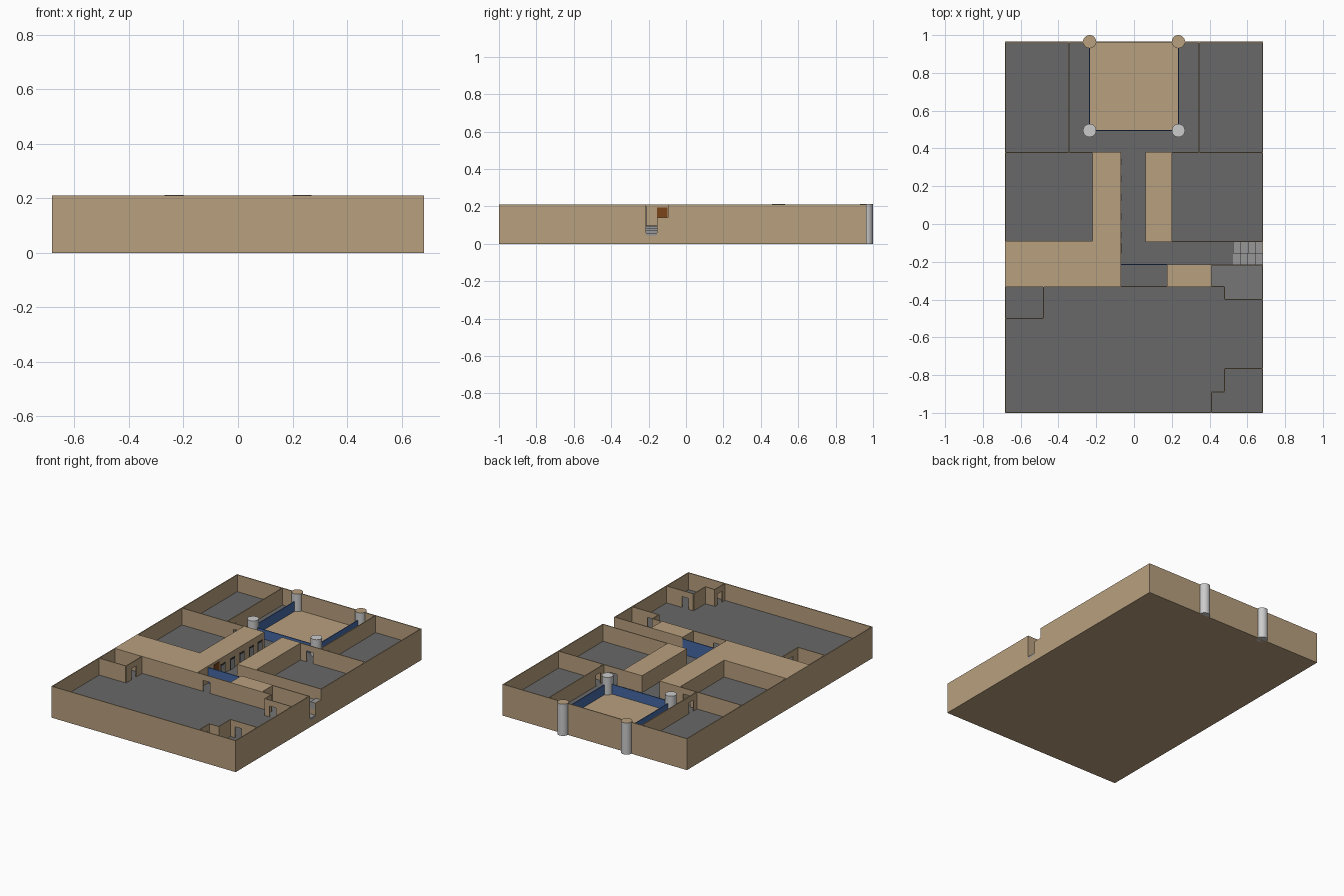
import bpy, bmesh, math

if "Cube" in bpy.data.objects:
    bpy.data.objects.remove(bpy.data.objects["Cube"])

def mat(name, c):
    m = bpy.data.materials.new(name)
    m.diffuse_color = (*c, 1)
    m.use_nodes = True
    m.node_tree.nodes["Principled BSDF"].inputs["Base Color"].default_value = m.diffuse_color
    return m

TAN = mat("tan_plaster", (0.48, 0.35, 0.21))
GREY = mat("grey_floor", (0.14, 0.14, 0.14))
PALE = mat("pale_floor", (0.18, 0.18, 0.18))
STEP = mat("step_stone", (0.31, 0.31, 0.31))
BLUE = mat("blue_panel", (0.06, 0.14, 0.38))
BROWN = mat("brown_board", (0.2, 0.06, 0.01))
DARK = mat("dark_frame", (0.03, 0.03, 0.03))

X, Y0, Y1 = 0.683, -1.0, 0.965   # outer limits
F, H, T = 0.095, 0.21, 0.006     # floor level, wall top, wall thickness
DOOR_W, DOOR_TOP = 0.05, 0.17

def boxes(name, material, items):
    """One object from boxes given as (x0, x1, y0, y1, z0, z1)."""
    bm = bmesh.new()
    for x0, x1, y0, y1, z0, z1 in items:
        r = bmesh.ops.create_cube(bm, size=1)
        for v in r["verts"]:
            v.co = ((x0 + x1) / 2 + v.co.x * (x1 - x0),
                    (y0 + y1) / 2 + v.co.y * (y1 - y0),
                    (z0 + z1) / 2 + v.co.z * (z1 - z0))
    me = bpy.data.meshes.new(name)
    bm.to_mesh(me)
    bm.free()
    ob = bpy.data.objects.new(name, me)
    bpy.context.collection.objects.link(ob)
    if material:
        me.materials.append(material)
    return ob

def wall(axis, at, a, b, doors=()):
    """Straight wall along x or y, split into pieces around its doorways."""
    spans, s = [], a
    for d in sorted(doors):
        spans += [(s, d - DOOR_W / 2, F), (d - DOOR_W / 2, d + DOOR_W / 2, DOOR_TOP)]
        s = d + DOOR_W / 2
    spans.append((s, b, F))
    lo, hi = at - T / 2, at + T / 2
    return [((p, q, lo, hi) if axis == "x" else (lo, hi, p, q)) + (z, H)
            for p, q, z in spans]

# Solid base with a pocket for the lower stair flight
SX, SY0, SY1, SY2 = 0.525, -0.215, -0.155, -0.095
boxes("base", TAN, [(-X, X, Y0, SY0, 0, F), (-X, SX, SY0, SY1, 0, F),
                    (SX, X, SY0, SY1, 0, 0.045), (-X, X, SY1, Y1, 0, F)])

# Thin floor sheets
f = (F - 0.01, F + 0.002)
boxes("room_floors", GREY, [
    (-X + T, X - T, Y0 + T, -0.4, *f), (-X + T, 0.48, -0.4, -0.33, *f),
    (-0.07, 0.175, -0.33, SY0, *f), (-0.07, SX, SY0, SY2, *f),
    (-X + T, -0.22, -0.09, 0.38, *f), (-0.07, 0.06, SY2, 0.38, *f),
    (0.2, X - T, SY2, 0.38, *f), (-X + T, X - T, 0.38, 0.495, *f),
    (-X + T, -0.235, 0.495, Y1 - T, *f), (0.235, X - T, 0.495, Y1 - T, *f)])
boxes("side_room_floor", PALE, [(0.41, X - T, -0.33, SY0, *f), (0.48, X - T, -0.4, -0.33, *f)])

# Outer walls, with the stair exit left open on the right
t = T / 2
boxes("outer_walls", TAN, wall("x", Y0 + t, -X, X) + wall("x", Y1 - t, -X, X)
      + wall("y", -X + t, Y0 + T, Y1 - T)
      + wall("y", X - t, Y0 + T, SY0) + wall("y", X - t, SY2, Y1 - T)
      + [(X - T, X, SY1, SY2, F, 0.14)])

# Inner partition walls with doorways
parts = []
for s in (-1, 1):
    parts += wall("y", s * 0.345, 0.38, Y1 - T, [0.44])
parts += wall("x", 0.378, -X + T, -0.22, [-0.27]) + wall("x", 0.378, 0.2, X - T, [0.27])
parts += wall("x", SY2 + t, 0.2, X - T) + wall("x", SY0 - t, 0.41, X - T)
parts += wall("x", -0.33, -X + T, 0.48, [0.0])
parts += wall("y", 0.48, -0.4, -0.33, [-0.365]) + wall("x", -0.4, 0.48, X - T, [0.54])
parts += wall("y", -0.48, -0.5, -0.33, [-0.42]) + wall("x", -0.5, -X + T, -0.48)
parts += wall("x", -0.765, 0.48, X - T, [0.54]) + wall("y", 0.48, -0.89, -0.765)
parts += wall("x", -0.89, 0.41, 0.48) + wall("y", 0.41, Y0 + T, -0.89, [-0.94])
boxes("inner_walls", TAN, parts)

# Full-height closed cores
boxes("closed_cores", TAN, [
    (-X + T, -0.07, -0.33, -0.09, F, H), (-0.22, -0.07, -0.09, 0.38, F, H),
    (0.06, 0.2, SY2, 0.38, F, H), (0.175, 0.41, -0.33, SY0, F, H)])

# Corridor doors on the long core: dark frames with pale leaves
ys = [-0.06, 0.04, 0.14, 0.24, 0.33]
boxes("door_frames", DARK, [(-0.07, -0.068, y - 0.026, y + 0.026, F, 0.168) for y in ys])
boxes("door_leaves", STEP, [(-0.068, -0.066, y - 0.018, y + 0.018, F, 0.16) for y in ys])
boxes("brown_board", BROWN, [(-0.07, -0.066, SY1, SY2 - 0.005, 0.14, 0.195)])

# Blue panels: corridor screen and three sides of the court
boxes("corridor_screen", BLUE, [(-0.07, 0.175, SY0 - t, SY0 + t, F, 0.2)])
boxes("court_panels", BLUE, [(-0.235, 0.235, 0.492, 0.498, F, 0.16)]
      + [(s * 0.235 - t, s * 0.235 + t, 0.498, Y1 - T, F, 0.16) for s in (-1, 1)])

# Two stair flights: one down to the exit, one up
n, w = 4, (X - SX) / 4
boxes("stairs_down", STEP, [(SX + i * w, SX + (i + 1) * w, SY0, SY1, 0.04, F - i * 0.0125)
                            for i in range(n)])
boxes("stairs_up", STEP, [(SX + i * w, min(SX + (i + 1) * w, X - T), SY1, SY2, F, F + (i + 1) * 0.011)
                          for i in range(n)])

# Round columns at the court corners
for s, side in ((-1, "left"), (1, "right")):
    for y, z0, end in ((0.965, 0.0, "back"), (0.495, F, "front")):
        bpy.ops.mesh.primitive_cylinder_add(vertices=32, radius=0.035, depth=H - z0 + 0.002,
                                            location=(s * 0.235, y, (H + z0) / 2 + 0.001))
        ob = bpy.context.object
        ob.name = f"column_{end}_{side}"
        bpy.ops.object.shade_smooth_by_angle(angle=math.radians(30))
        if end == "back":   # tan cap on the outer pair
            ob.data.materials.append(None)
            ob.data.materials.append(TAN)
            for p in ob.data.polygons:
                p.material_index = 1 if p.normal.z > 0.9 else 0
